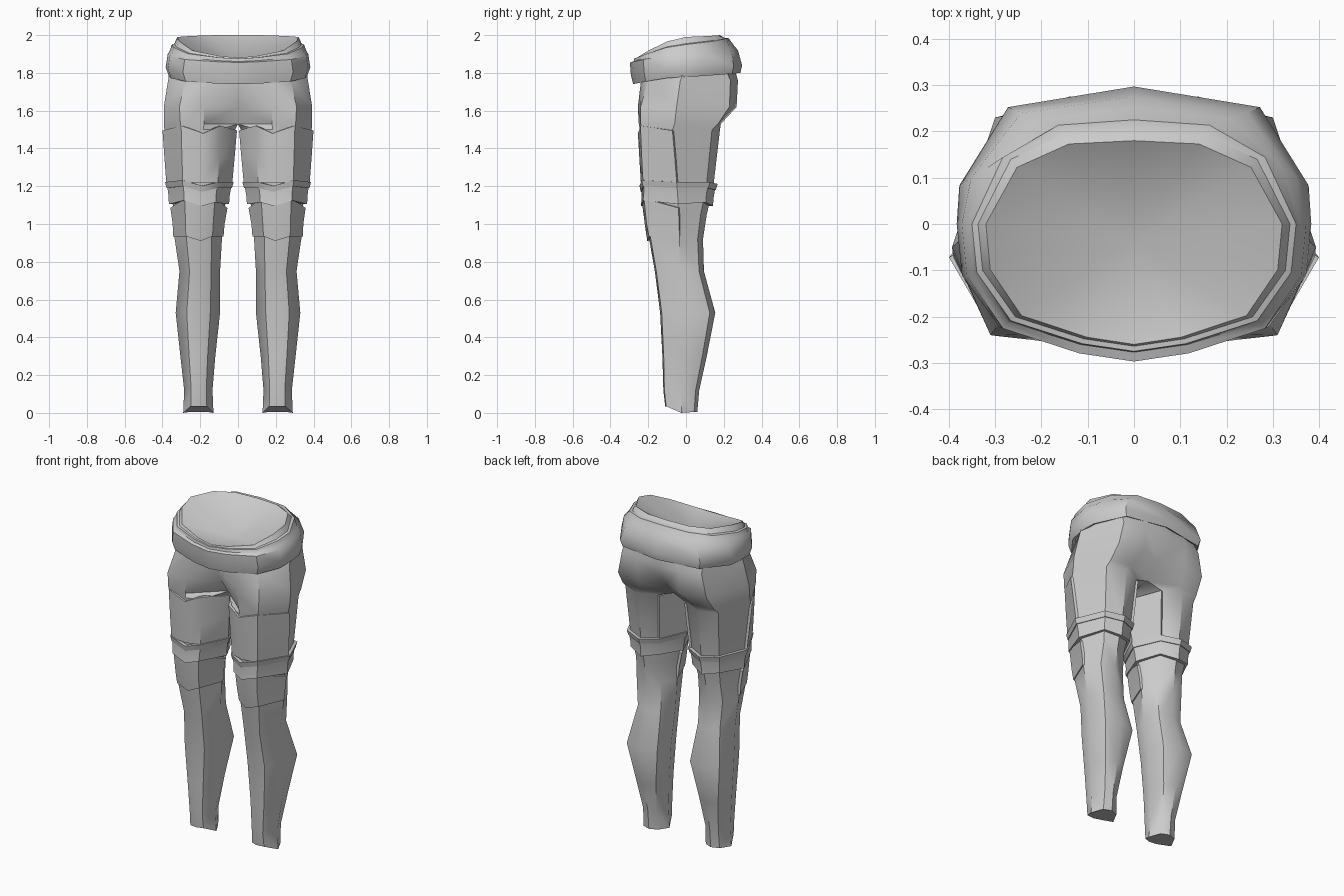
import bpy, bmesh, math

if "Cube" in bpy.data.objects:
    bpy.data.objects.remove(bpy.data.objects["Cube"])

mat = bpy.data.materials.new("light grey")
mat.diffuse_color = (0.6, 0.6, 0.6, 1)
mat.use_nodes = True
mat.node_tree.nodes["Principled BSDF"].inputs["Base Color"].default_value = mat.diffuse_color

# z, inner x, outer x, front y, back y, side point depth, squareness of the back
LEG = [(0.0, .13, .29, -.11, .06, .5, 0), (.12, .135, .285, -.12, .07, .5, 0),
       (.3, .12, .305, -.125, .11, .5, .4), (.53, .095, .33, -.137, .155, .5, 1),
       (.75, .095, .31, -.165, .095, .5, .4), (.92, .085, .335, -.195, .09, .56, .2),
       (1.05, .08, .335, -.215, .11, .54, 0), (1.2, .045, .365, -.225, .145, .48, 0),
       (1.5, .015, .39, -.245, .18, .41, 0)]
# hip cross-sections, same point order as the leg rings
HIPS = [(1.53, [(.392, -.06), (.305, -.24), (.18, -.25), (0, -.08), (0, 0), (0, .12), (.18, .185), (.31, .17)]),
        (1.62, [(.393, -.05), (.31, -.24), (.18, -.255), (0, -.16), (0, 0), (0, .2), (.14, .268), (.3, .23)]),
        (1.76, [(.37, -.03), (.28, -.2), (.16, -.238), (0, -.235), (0, 0), (0, .27), (.14, .275), (.27, .235)]),
        (1.84, [(.36, 0), (.26, -.18), (.15, -.23), (0, -.24), (0, 0), (0, .26), (.14, .25), (.26, .2)])]


def leg_ring(z, grow=0.0):
    """Eight-point leg outline at height z, grown outwards."""
    for a, b in zip(LEG, LEG[1:]):
        if z <= b[0]:
            break
    t = (z - a[0]) / (b[0] - a[0])
    xi, xo, yf, yb, side, sq = [p + (q - p) * t for p, q in zip(a[1:], b[1:])]
    xi, xo, yf, yb = xi - grow, xo + grow, yf - grow, yb + grow
    shape = [(1, side), (.75, .03), (.45, 0), (.22, .07), (0, side),
             (.2 - .13 * sq, .88), (.5, 1), (.8 + .13 * sq, .9)]
    return [(xi + (xo - xi) * u, yf + (yb - yf) * v, z) for u, v in shape]


def loft(name, rings, closed=True, cap_bottom=False, tip=None, mirror=True, rim=0, smooth=42):
    """Skin a stack of clockwise rings into one part."""
    bm = bmesh.new()
    rows = [[bm.verts.new(p) for p in r] for r in rings]
    n = len(rows[0])
    for a, b in zip(rows, rows[1:]):
        for j in range(n if closed else n - 1):
            k = (j + 1) % n
            bm.faces.new((a[j], b[j], b[k], a[k]))
    if cap_bottom:
        bm.faces.new(rows[0])
    if tip:
        c = bm.verts.new(tip)
        for j in range(n):
            bm.faces.new((rows[-1][j], c, rows[-1][(j + 1) % n]))
    # drop hidden walls on the mirror plane
    hidden = [f for f in bm.faces if all(abs(v.co.x) < 1e-4 for v in f.verts)]
    bmesh.ops.delete(bm, geom=hidden, context='FACES')
    me = bpy.data.meshes.new(name)
    bm.to_mesh(me)
    bm.free()
    me.materials.append(mat)
    ob = bpy.data.objects.new(name, me)
    bpy.context.collection.objects.link(ob)
    bpy.context.view_layer.objects.active = ob
    ob.select_set(True)
    if rim:
        m = ob.modifiers.new("rim", 'SOLIDIFY')
        m.thickness, m.offset, m.use_rim_only = rim, -1, True
        bpy.ops.object.modifier_apply(modifier="rim")
    bpy.ops.object.shade_smooth_by_angle(angle=math.radians(smooth))
    ob.select_set(False)
    if mirror:
        m = ob.modifiers.new("mirror", 'MIRROR')
        m.use_clip = True
    return ob


def shift(ring, dz):
    return [(x, y, z + d) for (x, y, z), d in zip(ring, dz)]


# legs and hips
rings = [leg_ring(r[0]) for r in LEG]
rings[0] = [(x, y, .035 if y < -.07 else .005 if y > 0 else 0) for x, y, z in rings[0]]
rings += [[(x, y, z) for x, y in pts] for z, pts in HIPS]
loft("legs_and_hips", rings, cap_bottom=True)

# thigh plates over the front and inner side of each leg
WRAP, FRONT = slice(0, 6), slice(0, 5)
zig = [0, .025, -.015, .025, 0, 0]
loft("thigh_plate", [leg_ring(1.22, .013)[WRAP], leg_ring(1.35, .012)[WRAP],
                     shift(leg_ring(1.495, .01)[WRAP], zig)], closed=False, rim=.015)

# garter bands above the knees
dip = [0, .01, -.02, 0, 0, 0, -.01, 0]
loft("knee_band", [shift(leg_ring(1.19, g), dip) for g in (0, .015)]
     + [shift(leg_ring(1.222, g), dip) for g in (.02, 0)])

# folded cuffs under the bands
fold = [0, .02, -.01, .01, 0, .01, -.01, .01]
loft("knee_cuff", [shift(leg_ring(1.105, g), fold) for g in (0, .02)]
     + [shift(leg_ring(1.15, .013), fold), shift(leg_ring(1.195, .01), dip)])

# knee pads
loft("knee_pad", [shift(leg_ring(.935, .008)[FRONT], [0, 0, -.025, 0, 0]),
                  leg_ring(1.0, .011)[FRONT],
                  shift(leg_ring(1.085, .016)[FRONT], [0, .05, .03, .05, 0])], closed=False, rim=.015)

# quarter outlines of the waist: side to middle
FRONT_Q = [(1, 0), (.97, .38), (.76, .76), (.32, .94), (0, 1)]
BACK_LOW = [(1, 0), (.985, .28), (.71, .85), (0, 1)]
BACK_TOP = [(1, 0), (.79, .68), (.44, .96), (0, 1)]


def waist_ring(rx, yf, yb, zf, zs, zb, k):
    """Waist outline; k blends towards the rounder back of the top edge."""
    back = [(p + (r - p) * k, q + (s - q) * k) for (p, q), (r, s) in zip(BACK_LOW, BACK_TOP)]
    ring = []
    for q, y, z in ((FRONT_Q, yf, zf), (back, yb, zb)):
        half = [(rx * u, y * v, zs + (z - zs) * v ** 1.6) for u, v in q]
        half += [(-px, py, pz) for px, py, pz in half[-2::-1]]
        ring += half if y < 0 else half[-2:0:-1]
    return ring


# waistband: lower roll, upper roll and the sunken top
loft("waistband", [waist_ring(.35, -.25, .27, 1.75, 1.785, 1.81, 0),
                   waist_ring(.365, -.28, .288, 1.74, 1.78, 1.80, 0),
                   waist_ring(.383, -.292, .297, 1.79, 1.83, 1.84, 0),
                   waist_ring(.372, -.297, .275, 1.855, 1.90, 1.92, .2),
                   waist_ring(.36, -.277, .25, 1.86, 1.92, 1.95, .5),
                   waist_ring(.35, -.275, .225, 1.875, 1.95, 1.985, .9),
                   waist_ring(.337, -.264, .205, 1.875, 1.955, 1.985, 1),
                   waist_ring(.32, -.26, .18, 1.88, 1.99, 2.0, 1)],
     tip=(0, -.04, 1.85), mirror=False, smooth=35)
